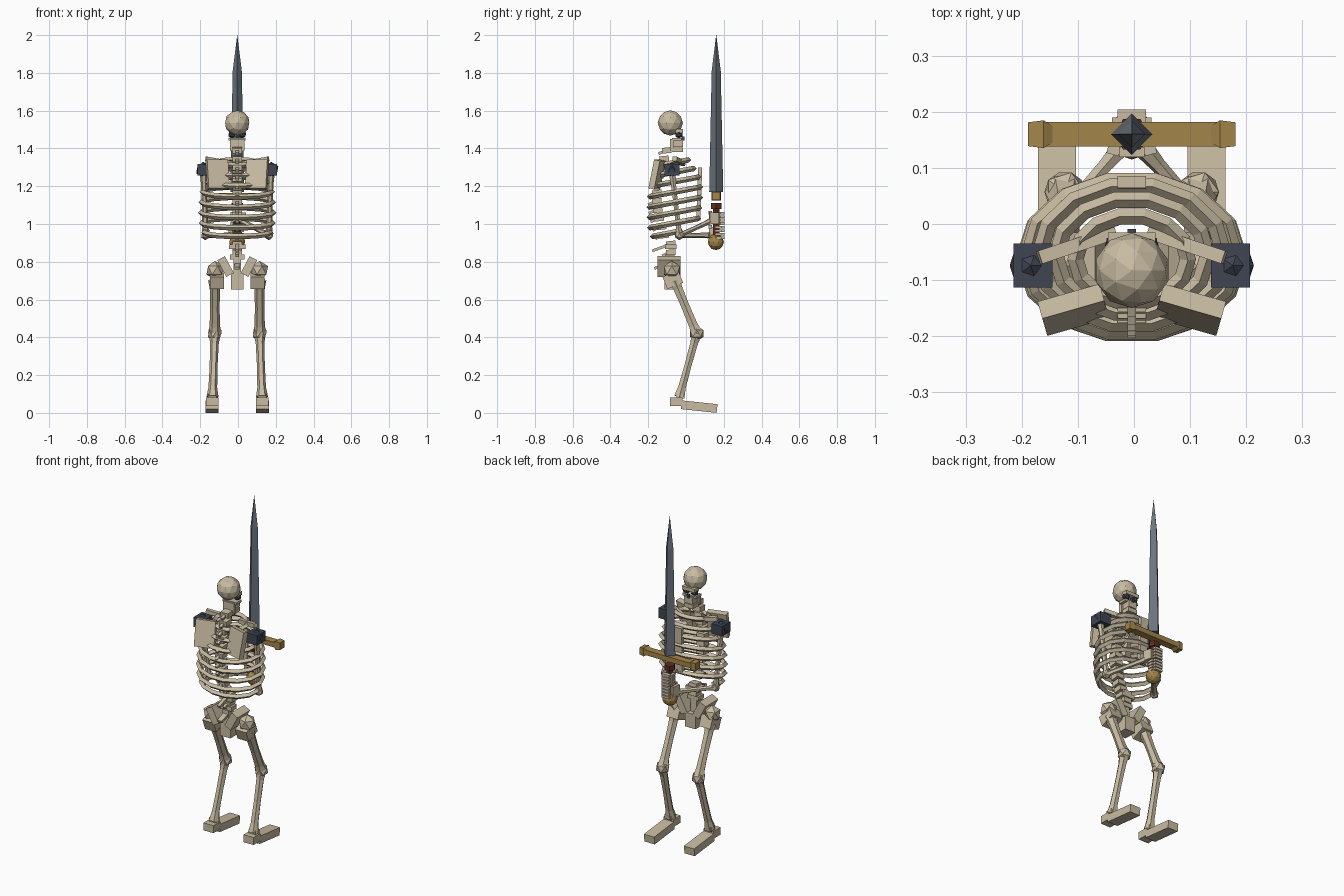
import bpy, bmesh, math
from mathutils import Vector, Matrix, Euler

if "Cube" in bpy.data.objects:
    bpy.data.objects.remove(bpy.data.objects["Cube"])

CX = -0.004  # body centre line


def material(name, rgb):
    m = bpy.data.materials.new(name)
    m.diffuse_color = (*rgb, 1)
    m.use_nodes = True
    m.node_tree.nodes["Principled BSDF"].inputs["Base Color"].default_value = m.diffuse_color
    return m


BONE = material("bone", (0.58, 0.50, 0.36))
STEEL = material("steel", (0.15, 0.175, 0.205))
DARK = material("dark_iron", (0.05, 0.06, 0.085))
GOLD = material("gold", (0.37, 0.235, 0.07))
RED = material("red_leather", (0.12, 0.025, 0.016))


def finish(name, bm, mat):
    bmesh.ops.recalc_face_normals(bm, faces=bm.faces)
    me = bpy.data.meshes.new(name)
    bm.to_mesh(me)
    bm.free()
    me.materials.append(mat)
    ob = bpy.data.objects.new(name, me)
    bpy.context.collection.objects.link(ob)
    return ob


def box(name, loc, size, rot=(0, 0, 0), mat=BONE):
    bm = bmesh.new()
    m = (Matrix.Translation(loc) @ Euler([math.radians(a) for a in rot]).to_matrix().to_4x4()
         @ Matrix.Diagonal((*size, 1)))
    bmesh.ops.create_cube(bm, size=1, matrix=m)
    return finish(name, bm, mat)


def ball(name, loc, r, sub=1, mat=BONE, scale=(1, 1, 1)):
    bm = bmesh.new()
    bmesh.ops.create_icosphere(bm, subdivisions=sub, radius=r,
                               matrix=Matrix.Translation(loc) @ Matrix.Diagonal((*scale, 1)))
    return finish(name, bm, mat)


def loft(name, pts, radii, sides=6, mat=BONE, ref=(0, 1, 0), cyclic=False, turn=0.0):
    """Sweep a polygon along points, with a radius at each point."""
    pts = [Vector(p) for p in pts]
    n = len(pts)
    bm = bmesh.new()
    rings = []
    for i, p in enumerate(pts):
        a = pts[(i - 1) % n] if cyclic or i > 0 else p
        b = pts[(i + 1) % n] if cyclic or i < n - 1 else p
        t = (b - a).normalized()
        u = t.cross(Vector(ref)).normalized()
        v = t.cross(u)
        ring = []
        for k in range(sides):
            ang = 2 * math.pi * k / sides + turn
            ring.append(bm.verts.new(p + radii[i] * (u * math.cos(ang) + v * math.sin(ang))))
        rings.append(ring)
    for i in range(n if cyclic else n - 1):
        r0, r1 = rings[i], rings[(i + 1) % n]
        for k in range(sides):
            j = (k + 1) % sides
            bm.faces.new((r0[k], r0[j], r1[j], r1[k]))
    if not cyclic:
        bm.faces.new(rings[0])
        bm.faces.new(rings[-1])
    return finish(name, bm, mat)


def long_bone(name, a, b, r_end, r_mid):
    a, b = Vector(a), Vector(b)
    pts = [a.lerp(b, f) for f in (0, 0.15, 0.5, 0.85, 1)]
    return loft(name, pts, [r_end, r_mid * 1.1, r_mid, r_mid * 1.1, r_end])


# Head
ball("skull", (CX, -0.083, 1.535), 0.067, 2)
box("brow", (CX, -0.035, 1.492), (0.085, 0.04, 0.02))
box("cheek_bone", (CX, -0.05, 1.448), (0.09, 0.05, 0.014))
box("upper_jaw", (CX, -0.045, 1.428), (0.055, 0.06, 0.04))
box("lower_jaw", (CX, -0.047, 1.392), (0.06, 0.062, 0.024))
box("jaw_hinge", (CX, -0.075, 1.42), (0.075, 0.018, 0.06))
box("nose_hole", (CX, -0.016, 1.452), (0.016, 0.014, 0.022), mat=DARK)
for s in (-1, 1):
    ball("eye_socket", (CX + s * 0.028, -0.038, 1.474), 0.022, 1, DARK)

# Spine: vertebrae with spinous processes
for i in range(13):
    z = 1.39 - i * 0.045
    y = -0.10 - 0.055 * math.sin(math.pi * min(1, i / 11)) + (0.02 if i > 10 else 0)
    box("vertebra", (CX, y, z), (0.05, 0.05, 0.03), (6, 0, 0))
    box("spinous_process", (CX, y - 0.028, z - 0.01), (0.016, 0.04, 0.014), (25, 0, 0))
box("lumbar_vertebra", (CX, -0.08, 0.88), (0.085, 0.06, 0.025))
box("tail_process", (CX, -0.145, 0.87), (0.02, 0.07, 0.014), (20, 0, 0))

# Rib cage: tilted rings, (middle z, half width, back y, front y)
RIBS = [(1.325, 0.10, -0.14, 0.015), (1.275, 0.135, -0.16, 0.045), (1.225, 0.165, -0.18, 0.07),
        (1.17, 0.185, -0.195, 0.08), (1.115, 0.19, -0.198, 0.08), (1.06, 0.193, -0.198, 0.075),
        (1.005, 0.19, -0.195, 0.07), (0.955, 0.175, -0.18, 0.04)]
for i, (z, w, back, front) in enumerate(RIBS):
    mid, half = (back + front) / 2, (front - back) / 2
    n = 14
    open_rib = i == len(RIBS) - 1
    pts = []
    for k in range(n):
        a = 2 * math.pi * (k + 0.5) / n + math.pi / 2
        if open_rib and math.sin(a) > 0.6:
            continue
        y = mid + half * math.sin(a)
        pts.append((CX + w * math.cos(a), y, z + 0.19 * (y - mid)))
    loft("rib", pts, [0.0145] * len(pts), 4, ref=(0, 0, 1), cyclic=not open_rib)
box("sternum", (CX, 0.07, 1.16), (0.05, 0.022, 0.28), (-2, 0, 0))

# Shoulders
for s in (-1, 1):
    box("shoulder_blade", (CX + s * 0.104, -0.153, 1.262), (0.115, 0.032, 0.155), (-12, 0, -s * 16))
    loft("collar_bone", [(CX + s * 0.165, -0.06, 1.345), (CX + s * 0.03, -0.015, 1.32)],
         [0.017, 0.017], 4, ref=(0, 0, 1), turn=math.pi / 4)
    sh = (CX + s * 0.18, -0.074, 1.287)
    ball("shoulder_guard", sh, 0.042, 1, DARK)
    box("shoulder_plate", (sh[0] - s * 0.004, -0.074, 1.287), (0.07, 0.079, 0.06), mat=DARK)

# Arms: the right side hand holds higher on the grip
for s, hz in ((-1, 0.955), (1, 1.03)):
    elbow = (CX + s * 0.168, -0.035, 0.94)
    wrist = (CX + s * 0.025, 0.13, hz - 0.015)
    long_bone("upper_arm", (CX + s * 0.178, -0.072, 1.26), elbow, 0.02, 0.014)
    ball("elbow", elbow, 0.026)
    long_bone("forearm", elbow, wrist, 0.018, 0.013)
    box("palm", (CX + s * 0.028, 0.148, hz), (0.022, 0.05, 0.06), (0, 0, s * 15))
    for k in range(4):
        z = hz + 0.027 - k * 0.018
        box("finger", (CX, 0.193, z), (0.05, 0.022, 0.014))
        box("finger_tip", (CX - s * 0.028, 0.172, z), (0.014, 0.035, 0.014))
    box("thumb", (CX, 0.128, hz + 0.03), (0.045, 0.018, 0.018))

# Pelvis
box("lumbar_base", (CX, -0.085, 0.825), (0.075, 0.05, 0.025))
box("sacrum", (CX, -0.09, 0.77), (0.04, 0.05, 0.09))
box("pelvis_front", (CX, -0.075, 0.695), (0.068, 0.08, 0.085))
box("tail_bone", (CX, -0.14, 0.775), (0.03, 0.06, 0.014), (20, 0, 0))
for s in (-1, 1):
    box("hip_wing", (CX + s * 0.062, -0.09, 0.775), (0.045, 0.12, 0.10), (0, -s * -28, 0))

# Legs
for s in (-1, 1):
    hip = (CX + s * 0.118, -0.075, 0.755)
    knee = (CX + s * 0.119, 0.057, 0.42)
    ankle = (CX + s * 0.131, -0.035, 0.085)
    ball("hip_joint", hip, 0.05)
    box("hip_knob", (CX + s * 0.108, -0.07, 0.705), (0.075, 0.09, 0.07), (22, 0, 0))
    long_bone("thigh_bone", (hip[0], -0.06, 0.70), knee, 0.036, 0.025)
    ball("knee", knee, 0.041)
    long_bone("shin_bone", knee, ankle, 0.032, 0.021)
    box("heel", (CX + s * 0.133, -0.052, 0.058), (0.066, 0.065, 0.045))
    box("ankle", (CX + s * 0.133, -0.03, 0.088), (0.045, 0.04, 0.025))
    box("foot", (CX + s * 0.133, 0.07, 0.033), (0.068, 0.19, 0.046), (-6, 0, 0))

# Sword
SY = 0.16
loft("blade", [(CX, SY, z) for z in (1.17, 1.81, 2.0)], [0.037, 0.024, 0.0005], 4, STEEL)
box("guard_bar", (CX, SY, 1.148), (0.32, 0.043, 0.03), mat=GOLD)
for s in (-1, 1):
    loft("guard_end", [(CX + s * x, SY, 1.148) for x in (0.14, 0.157, 0.185)],
         [0.02, 0.035, 0.03], 4, GOLD, ref=(0, 0, 1), turn=math.pi / 4)
loft("grip_collar", [(CX, SY, 1.08), (CX, SY, 1.11)], [0.031, 0.031], 6, RED)
loft("grip", [(CX, SY, 0.93), (CX, SY, 1.09)], [0.02, 0.02], 6, RED)
ball("pommel", (CX, SY - 0.002, 0.905), 0.043, 2, GOLD)
